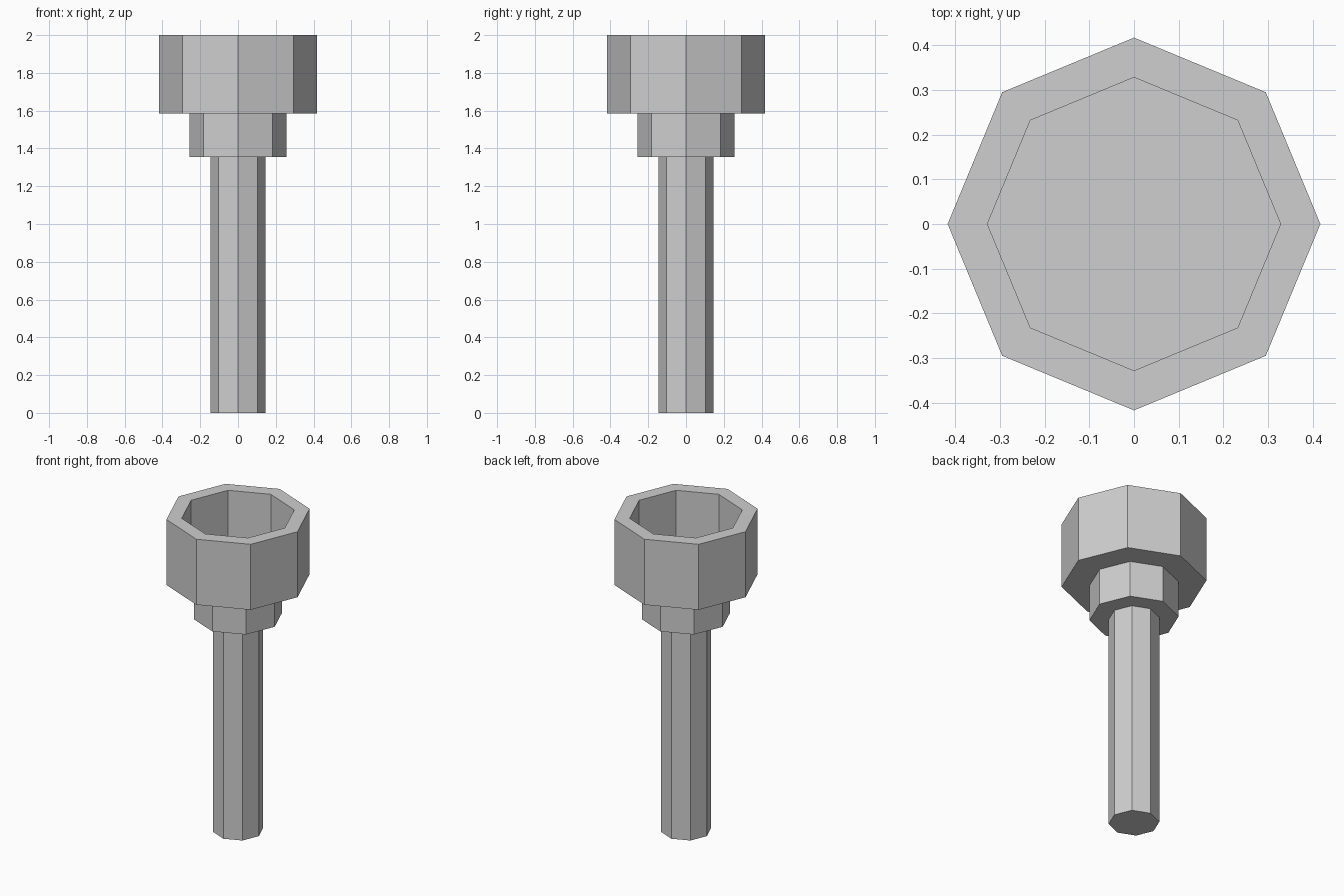
import bpy
import bmesh
import math

if "Cube" in bpy.data.objects:
    bpy.data.objects.remove(bpy.data.objects["Cube"])

SIDES = 8

grey = bpy.data.materials.new("light_grey")
grey.diffuse_color = (0.62, 0.62, 0.62, 1.0)
grey.use_nodes = True
grey.node_tree.nodes["Principled BSDF"].inputs["Base Color"].default_value = grey.diffuse_color


def octagon_part(name, rings):
    """Skin a stack of (radius, z) octagons with a corner on each axis, capping both ends."""
    bm = bmesh.new()
    loops = []
    for radius, z in rings:
        loops.append([bm.verts.new((radius * math.cos(i * math.tau / SIDES),
                                    radius * math.sin(i * math.tau / SIDES), z))
                      for i in range(SIDES)])
    for low, high in zip(loops, loops[1:]):
        for i in range(SIDES):
            j = (i + 1) % SIDES
            bm.faces.new((low[i], low[j], high[j], high[i]))
    bm.faces.new(loops[0][::-1])
    bm.faces.new(loops[-1])
    bmesh.ops.recalc_face_normals(bm, faces=bm.faces[:])
    mesh = bpy.data.meshes.new(name)
    bm.to_mesh(mesh)
    bm.free()
    mesh.materials.append(grey)
    obj = bpy.data.objects.new(name, mesh)
    bpy.context.collection.objects.link(obj)
    return obj


# Long handle
octagon_part("shaft", [(0.146, 0.0), (0.146, 1.355)])

# Step between shaft and cup
octagon_part("collar", [(0.257, 1.355), (0.257, 1.585)])

# Open cup: outer wall, flat rim, inner wall, floor
octagon_part("cup", [(0.417, 1.585), (0.417, 2.0), (0.328, 2.0), (0.328, 1.65)])
